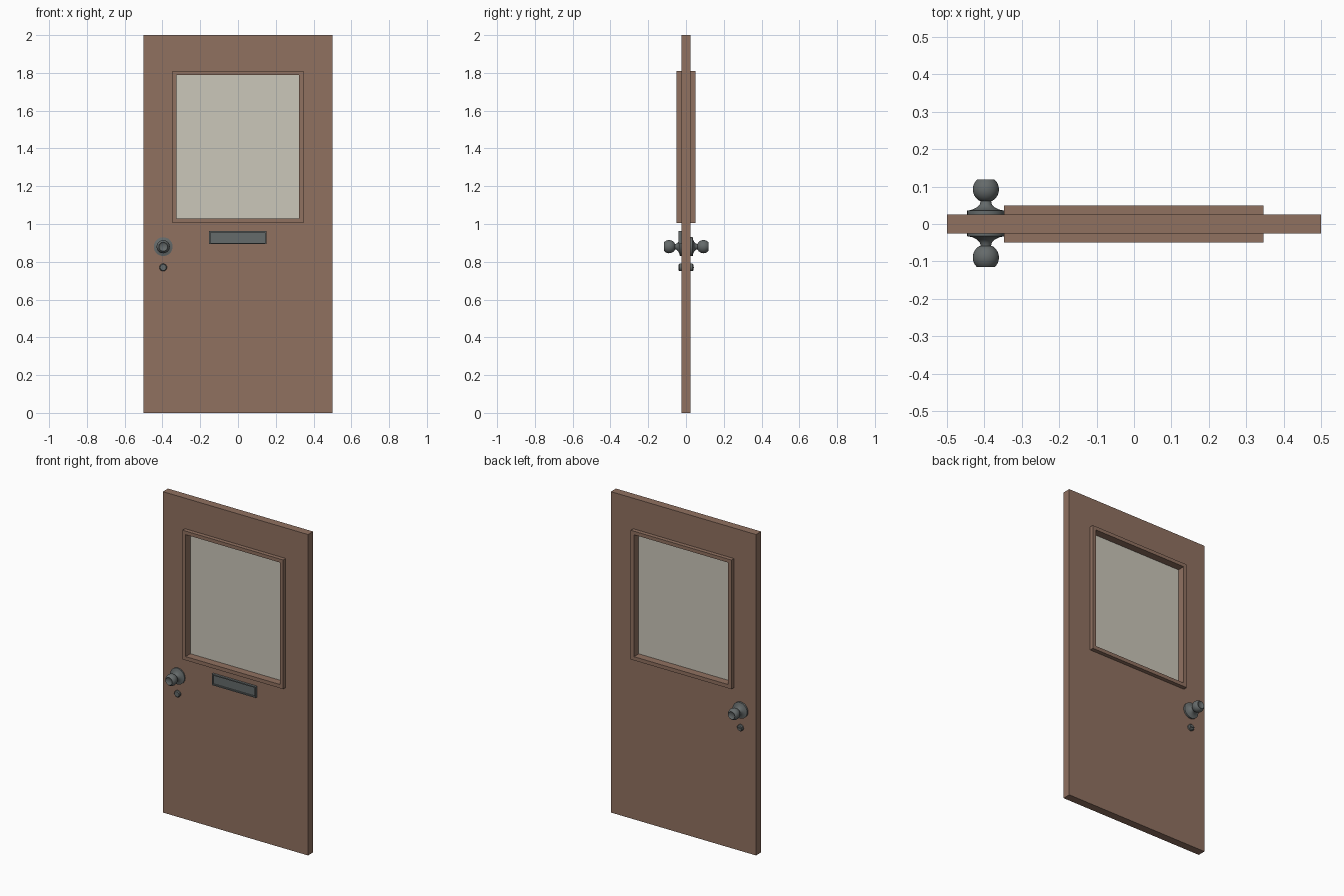
import bpy, bmesh, math
from mathutils import Matrix

if "Cube" in bpy.data.objects:
    bpy.data.objects.remove(bpy.data.objects["Cube"])


def material(name, rgb):
    m = bpy.data.materials.new(name)
    m.diffuse_color = (*rgb, 1)
    m.use_nodes = True
    m.node_tree.nodes["Principled BSDF"].inputs["Base Color"].default_value = m.diffuse_color
    return m


wood = material("brown wood", (0.28, 0.165, 0.118))
metal = material("dark grey metal", (0.13, 0.145, 0.145))
pane = material("frosted glass", (0.60, 0.57, 0.49))


def finish(name, bm, mat):
    bmesh.ops.recalc_face_normals(bm, faces=bm.faces)
    me = bpy.data.meshes.new(name)
    bm.to_mesh(me)
    bm.free()
    me.materials.append(mat)
    ob = bpy.data.objects.new(name, me)
    bpy.context.collection.objects.link(ob)
    return ob


def box(name, x0, x1, y0, y1, z0, z1, mat):
    bm = bmesh.new()
    m = Matrix.Translation(((x0 + x1) / 2, (y0 + y1) / 2, (z0 + z1) / 2))
    m = m @ Matrix.Diagonal((x1 - x0, y1 - y0, z1 - z0, 1))
    bmesh.ops.create_cube(bm, size=1, matrix=m)
    return finish(name, bm, mat)


def ring(name, outer, inner, y0, y1, mat):
    """Rectangular frame between two (x0, x1, z0, z1) rectangles."""
    bm = bmesh.new()
    loops = []
    for (x0, x1, z0, z1), y in ((outer, y0), (inner, y0), (inner, y1), (outer, y1)):
        loops.append([bm.verts.new((x, y, z))
                      for x, z in ((x0, z0), (x1, z0), (x1, z1), (x0, z1))])
    for i in range(4):
        a, b = loops[i], loops[(i + 1) % 4]
        for k in range(4):
            n = (k + 1) % 4
            bm.faces.new((a[k], a[n], b[n], b[k]))
    return finish(name, bm, mat)


def lathe(name, profile, x, z, side, mat, y_shift=0.0, seg=32):
    """Turn a (radius, distance) profile about the y axis, on one side of the door."""
    bm = bmesh.new()
    vs = [bm.verts.new((r, side * d, 0)) for r, d in profile]
    es = [bm.edges.new(p) for p in zip(vs, vs[1:])]
    bmesh.ops.spin(bm, geom=vs + es, cent=(0, 0, 0), axis=(0, 1, 0),
                   angle=2 * math.pi, steps=seg, use_duplicate=False)
    bmesh.ops.remove_doubles(bm, verts=bm.verts, dist=1e-5)
    bmesh.ops.translate(bm, verts=bm.verts, vec=(x, y_shift, z))
    ob = finish(name, bm, mat)
    bpy.context.view_layer.objects.active = ob
    ob.select_set(True)
    bpy.ops.object.shade_smooth_by_angle(angle=math.radians(35))
    ob.select_set(False)
    return ob


# door slab with window opening, raised window frame and glass
outer = (-0.348, 0.346, 1.005, 1.81)
inner = (-0.326, 0.324, 1.028, 1.788)
ring("door_slab", (-0.5, 0.5, 0, 2), outer, -0.025, 0.025, wood)
ring("window_frame", outer, inner, -0.05, 0.05, wood)
box("window_glass", -0.327, 0.325, -0.003, 0.003, 1.027, 1.789, pane)

# letter slot on the front: thin rim and recessed flap
ring("letter_slot_rim", (-0.153, 0.15, 0.893, 0.962), (-0.146, 0.143, 0.90, 0.955),
     -0.04, -0.024, metal)
box("letter_slot_flap", -0.147, 0.144, -0.031, -0.024, 0.899, 0.956, metal)

# knob profile: rosette, flared neck, ball with dished end
knob = [(0, 0.022), (0.05, 0.022), (0.05, 0.034), (0.036, 0.037),
        (0.024, 0.043), (0.016, 0.051), (0.014, 0.06)]
for i in range(11):
    a = math.radians(-62 + i * 11)
    knob.append((0.035 * math.cos(a), 0.091 + 0.035 * math.sin(a)))
knob += [(0.022, 0.114), (0.017, 0.111), (0, 0.108)]

lock = [(0, 0.022), (0.02, 0.022), (0.02, 0.034), (0.016, 0.039), (0, 0.039)]
for side, label in ((-1, "front"), (1, "back")):
    lathe("knob_" + label, knob, -0.396, 0.88, side, metal, y_shift=0.0015)
    lathe("lock_" + label, lock, -0.396, 0.77, side, metal, seg=24)

# small thumb turn on the inside lock
box("thumb_turn", -0.411, -0.381, 0.038, 0.043, 0.767, 0.773, metal)
